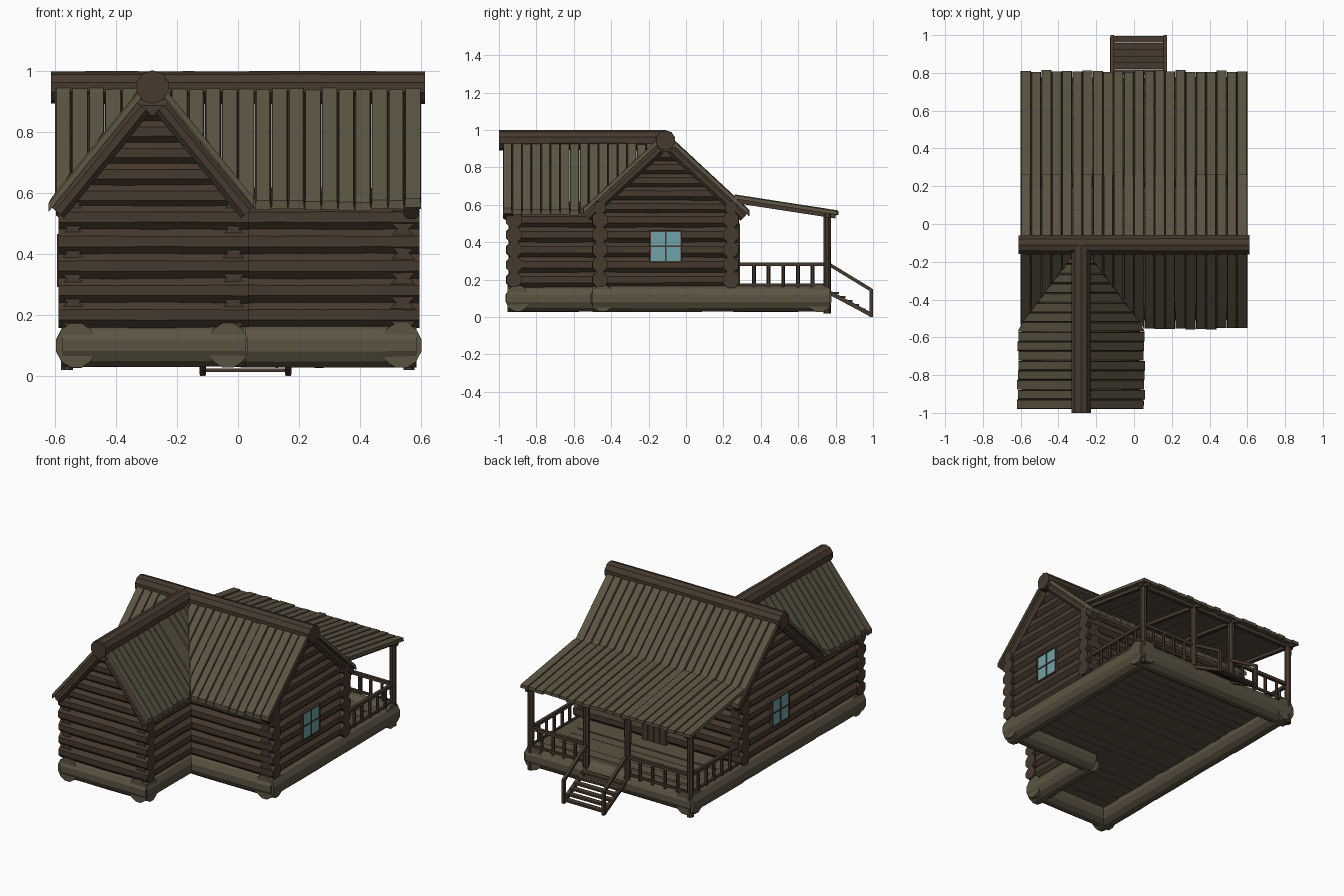
import bpy, bmesh, math, random
from mathutils import Vector

if "Cube" in bpy.data.objects:
    bpy.data.objects.remove(bpy.data.objects["Cube"])

random.seed(4)
R = random.uniform


def material(name, rgb):
    m = bpy.data.materials.new(name)
    m.diffuse_color = (*rgb, 1)
    m.use_nodes = True
    m.node_tree.nodes["Principled BSDF"].inputs["Base Color"].default_value = m.diffuse_color
    return m


LOG = material("dark_log", (0.062, 0.041, 0.027))
PLANK = material("weathered_plank", (0.105, 0.088, 0.054))
GLASS = material("window_glass", (0.16, 0.36, 0.39))


def part(name, mat, build):
    bm = bmesh.new()
    build(bm)
    bmesh.ops.recalc_face_normals(bm, faces=bm.faces)
    me = bpy.data.meshes.new(name)
    bm.to_mesh(me)
    bm.free()
    me.materials.append(mat)
    bpy.context.collection.objects.link(bpy.data.objects.new(name, me))


def log(bm, a, b, r, sides=8, rough=0.05, flat=1):
    """Rough-hewn pole from a to b, uneven in radius; flat squeezes its width."""
    a, b = Vector(a), Vector(b)
    d = b - a
    q = d.to_track_quat('Z', 'Y')
    n = max(1, round(d.length / 0.16)) if rough else 1
    rings = []
    for i in range(n + 1):
        c = a + d * i / n
        k = r * (1 + R(-rough, rough))
        rings.append([bm.verts.new(c + q @ Vector((
            flat * k * math.cos((j + .5) * math.tau / sides),
            k * math.sin((j + .5) * math.tau / sides), 0))) for j in range(sides)])
    for p, s in zip(rings, rings[1:]):
        for j in range(sides):
            bm.faces.new((p[j], p[j - 1], s[j - 1], s[j]))
    bm.faces.new(rings[0])
    bm.faces.new(rings[-1])


def bar(bm, a, b, w=0.02):
    log(bm, a, b, w * 0.707, 4, 0)


def box(bm, x0, x1, y0, y1, z0, z1):
    v = bmesh.ops.create_cube(bm, size=1)['verts']
    for p in v:
        p.co = ((x0 + x1) / 2 + p.co.x * (x1 - x0), (y0 + y1) / 2 + p.co.y * (y1 - y0),
                (z0 + z1) / 2 + p.co.z * (z1 - z0))


def planks(bm, P, u0, u1, n, t0, end=lambda u: 1, th=0.028):
    """Row of boards with bevelled top edges on a slope P(u, t); end(u) trims them at a valley."""
    w = (u1 - u0) / n
    for i in range(n):
        a, b = u0 + i * w + 0.0004, u0 + (i + 1) * w - 0.0004
        ta, tb = end(a), end(b)
        if max(ta, tb) <= t0:
            continue
        j = R(-0.012, 0.015) if min(ta, tb) >= 1 else 0
        lift = R(-0.005, 0.004)
        rows = []
        for dz, e in ((0, R(.002, .005)), (-th, 0)):
            cs = ((a + e, t0), (b - e, t0), (b - e, max(tb, t0 + .005) + j), (a + e, max(ta, t0 + .005) + j))
            rows.append([bm.verts.new(P(*c) + Vector((0, 0, lift + dz))) for c in cs])
        top, bot = rows
        bm.faces.new(top)
        bm.faces.new(bot)
        for k in range(4):
            bm.faces.new((top[k], top[k - 1], bot[k - 1], bot[k]))


# Layout: main block ridge along x at y = MY, wing ridge along y at x = WX
MY, WX, APEX, DROP = -0.11, -0.28, 0.987, 0.412
MH, WH = 0.443, 0.335
ROWS = [0.20 + 0.08 * k for k in range(5)]


def main_slope(s):
    return lambda u, t: Vector((u, MY + s * MH * t, APEX - DROP * t))


def wing_slope(s):
    return lambda u, t: Vector((WX + s * WH * t, u, APEX - DROP * t))


# Foundation logs meeting flush at the corners
def foundation(bm):
    for a, b in (((-.575, -.90), (.025, -.90)), ((-.03, -.445), (.585, -.445)), ((-.575, .712), (.585, .712)),
                 ((-.033, -.955), (-.033, -.44)), ((-.53, -.955), (-.53, -.48)), ((-.53, -.48), (-.53, .25)),
                 ((-.53, .25), (-.53, .77)), ((.535, -.50), (.535, .25)), ((.535, .25), (.535, .77))):
        log(bm, (*a, .10), (*b, .10), 0.074, 12, 0.03, 0.9)
part("foundation_logs", PLANK, foundation)


# Floor boards, running across the house and porch
def floor(bm):
    for i in range(24):
        y = -0.90 + i * 0.0675
        z = R(-0.004, 0.004)
        box(bm, -.53, .535 if y > -.47 else -.03, y, y + .065, .11 + z, .155 + z)
part("floor_boards", PLANK, floor)


# Log walls with corner ends showing
def walls(bm):
    for z in ROWS + [0.585]:
        r = 0.045 if z < 0.55 else 0.034
        for a, b in (((-.03, -.46), (.595, -.46)), ((-.588, .24), (.595, .24)),
                     ((-.54, -.95), (-.54, -.46)), ((-.015, -.95), (-.015, -.44))):
            log(bm, (*a, z), (*b, z), r)
        if z < 0.55:
            for a, b in (((-.588, -.92), (.035, -.92)), ((-.54, -.49), (-.54, .28)),
                         ((.54, -.497), (.54, .28))):
                log(bm, (*a, z), (*b, z), r)
part("log_walls", LOG, walls)


# Gable logs shrinking towards the ridge
def gables(bm):
    for k in range(5):
        z = 0.59 + 0.07 * k
        d = (APEX - z - .06) / .932 + .01
        for x in (-.54, .54):
            log(bm, (x, MY - d, z), (x, MY + d, z), 0.04)
        d = (APEX - z - .07) / 1.224 + .01
        log(bm, (WX - d, -.92, z), (WX + d, -.92, z), 0.04)
part("gable_logs", LOG, gables)


# Rafters along the gable edges
def rafters(bm):
    for s in (-1, 1):
        for x in (-.568, .568):
            log(bm, (x, MY + s * .03, .897), (x, MY + s * .42, .534), 0.029)
        log(bm, (WX + s * .03, -.95, .878), (WX + s * .31, -.95, .535), 0.029)
part("gable_rafters", LOG, rafters)


# Ridge logs
def ridges(bm):
    log(bm, (-.612, MY, .944), (.612, MY, .944), 0.053, 10, 0.03)
    log(bm, (WX, -1, .946), (WX, MY, .946), 0.054, 10, 0.03)
part("ridge_logs", LOG, ridges)


# Roof planks, trimmed at the two valleys
def roof(bm):
    planks(bm, main_slope(1), -.6, .6, 22, 0.04)
    planks(bm, main_slope(-1), -.6, .6, 22, 0.04, lambda x: min(1, abs(x - WX) / WH))
    for s in (-1, 1):
        planks(bm, wing_slope(s), -.98, MY, 17, 0.04, lambda y: min(1, (MY - y) / MH))
part("roof_planks", PLANK, roof)


# Porch roof
def porch_roof(bm):
    planks(bm, lambda u, t: Vector((u, .26 + .55 * t, .652 - .085 * t)), -.6, .6, 22, 0, th=0.02)
part("porch_roof_planks", PLANK, porch_roof)


def porch_frame(bm):
    bar(bm, (-.59, .755, .545), (.59, .755, .545), 0.025)
    for x in (-.56, -.12, .17, .56):
        bar(bm, (x, .28, .618), (x, .80, .538), 0.022)
        log(bm, (x, .755, .02 if abs(x) > .5 else .14), (x, .755, .55), 0.021, 8, 0.06)
part("porch_posts_and_beams", LOG, porch_frame)


# Porch railing: rail plus balusters between two points
def railing(bm):
    for a, b, n in (((-.56, .285), (-.56, .755), 5), ((.56, .285), (.56, .755), 5),
                    ((-.56, .755), (-.12, .755), 4), ((.17, .755), (.56, .755), 4)):
        a, b = Vector((*a, .282)), Vector((*b, .282))
        bar(bm, a, b, 0.02)
        low = Vector((0, 0, -.11))
        bar(bm, a + low, b + low, 0.014)
        for i in range(1, n + 1):
            p = a.lerp(b, i / (n + 1))
            log(bm, p + low * 1.2, p, 0.010, 6, 0)
part("porch_railing", LOG, railing)


# Porch steps with handrails
def steps(bm):
    for i in range(6):
        y, z = .785 + i * .035, .135 - i * .022
        box(bm, -.115, .165, y, y + .034, z - .012, z)
part("step_treads", LOG, steps)


def step_rails(bm):
    for x in (-.115, .165):
        bar(bm, (x, .77, .130), (x, .985, .015), 0.022)
        bar(bm, (x, .765, .282), (x, .99, .145), 0.018)
        box(bm, x - .009, x + .009, .98, 1, 0, .15)
part("step_handrails", LOG, step_rails)


# Windows on both gable ends
def panes(bm):
    for x in (-.58, .58):
        box(bm, x - .009, x + .009, -.19, -.025, .295, .46)
part("window_panes", GLASS, panes)


def window_bars(bm):
    for x in (-.583, .583):
        for y in (-.19, -.1075, -.025):
            box(bm, x - .01, x + .01, y - .004, y + .004, .291, .464)
        for z in (.295, .378, .46):
            box(bm, x - .01, x + .01, -.194, -.021, z - .004, z + .004)
part("window_frames", LOG, window_bars)


# Plank door at the head of the steps
def door(bm):
    for i in range(4):
        x = -.06 + i * .0425
        box(bm, x, x + .04, .26, .289, .15, .50)
part("porch_door", LOG, door)
